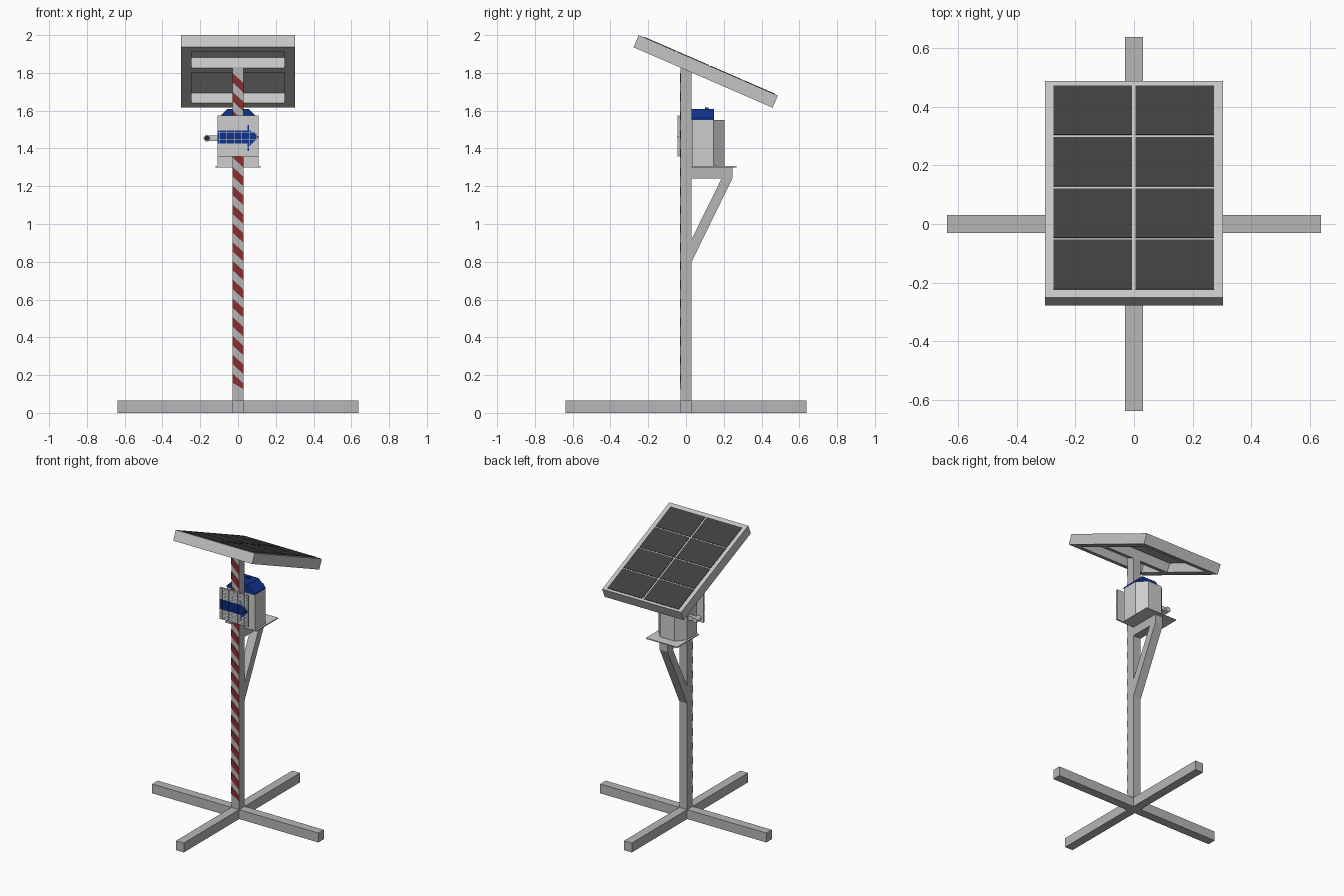
import bpy, bmesh, math
from mathutils import Matrix, Vector

if "Cube" in bpy.data.objects:
    bpy.data.objects.remove(bpy.data.objects["Cube"])


def material(name, rgb):
    m = bpy.data.materials.new(name)
    m.diffuse_color = (*rgb, 1)
    m.use_nodes = True
    m.node_tree.nodes["Principled BSDF"].inputs["Base Color"].default_value = m.diffuse_color
    return m


STEEL = material("galvanised grey", (0.47, 0.47, 0.47))
FRAME = material("aluminium grey", (0.56, 0.56, 0.56))
CASE = material("light grey", (0.61, 0.61, 0.61))
CELL = material("cell charcoal", (0.05, 0.05, 0.05))
BLUE = material("blue", (0.005, 0.032, 0.26))
RED = material("stripe red", (0.27, 0.025, 0.025))
BLACK = material("lens black", (0.02, 0.02, 0.02))


def finish(bm, name, mats):
    bmesh.ops.recalc_face_normals(bm, faces=bm.faces)
    me = bpy.data.meshes.new(name)
    bm.to_mesh(me)
    bm.free()
    for m in mats:
        me.materials.append(m)
    ob = bpy.data.objects.new(name, me)
    bpy.context.collection.objects.link(ob)
    return ob


def add_box(bm, lo, hi, mi=0):
    """Add an axis aligned box given its two corners."""
    lo, hi = Vector(lo), Vector(hi)
    mat = Matrix.Translation((lo + hi) / 2) @ Matrix.Diagonal((*(hi - lo), 1))
    vs = bmesh.ops.create_cube(bm, size=1, matrix=mat)["verts"]
    for f in {f for v in vs for f in v.link_faces}:
        f.material_index = mi


def add_prism(bm, pts, axis, a, b):
    """Extrude a 2D profile along an axis (0=x, 1=y, 2=z) from a to b."""
    def place(p, d):
        c = list(p)
        c.insert(axis, d)
        return c
    face = bm.faces.new([bm.verts.new(place(p, a)) for p in pts])
    r = bmesh.ops.extrude_face_region(bm, geom=[face])
    move = [0, 0, 0]
    move[axis] = b - a
    bmesh.ops.translate(bm, vec=move,
                        verts=[g for g in r["geom"] if isinstance(g, bmesh.types.BMVert)])


def boxes(name, mat, items, xf=None):
    bm = bmesh.new()
    for lo, hi in items:
        add_box(bm, lo, hi)
    if xf:
        bmesh.ops.transform(bm, matrix=xf, verts=bm.verts)
    return finish(bm, name, [mat])


def prism(name, mat, pts, axis, a, b):
    bm = bmesh.new()
    add_prism(bm, pts, axis, a, b)
    return finish(bm, name, [mat])


W = 0.03  # half width of the square tube

# Cross shaped foot
for i, side in enumerate(("right", "back", "left", "front")):
    boxes(f"foot_arm_{side}", STEEL, [((W, -W, 0), (0.637, W, 0.065))],
          Matrix.Rotation(i * math.pi / 2, 4, 'Z'))

# Post with a slanted top that meets the panel
prism("post", STEEL, [(-W, 0), (W, 0), (W, 1.804), (-W, 1.83)], 0, -W, W)

# Diagonal warning stripes on the front of the post
bm = bmesh.new()
for k in range(17):
    z = 0.105 + k * 0.0994
    pts = [(W, z), (W, z + 0.05), (-W, z + 0.105), (-W, z + 0.055)]
    add_prism(bm, [(x, min(max(h, 0.125), 1.82)) for x, h in pts], 1, -W - 0.003, -W)
finish(bm, "warning_stripes", [RED])

# Bracket: level arm and diagonal strut
prism("bracket_arm", STEEL, [(W, 1.24), (0.245, 1.24), (0.245, 1.30), (W, 1.30)], 0, -W, W)
prism("bracket_strut", STEEL, [(W, 0.80), (0.245, 1.24), (0.188, 1.24), (W, 0.92)], 0, -W, W)
boxes("bracket_plate", CASE, [((-0.12, W, 1.30), (0.12, 0.268, 1.307))])

# Equipment case with cut back corners, and its blue roof
prism("case", CASE, [(-0.108, 0.031), (0.108, 0.031), (0.108, 0.145), (0.055, 0.205),
                     (-0.055, 0.205), (-0.108, 0.145)], 2, 1.307, 1.55)
prism("case_roof", BLUE, [(-0.108, 1.55), (0.108, 1.55), (0.108, 1.56), (0.055, 1.61),
                          (-0.055, 1.61), (-0.108, 1.56)], 1, 0.028, 0.147)
boxes("roof_knob", BLUE, [((-0.012, 0.10, 1.61), (0.012, 0.12, 1.617))])

# Small sensor on the left of the case
boxes("sensor_arm", CASE, [((-0.155, 0.105, 1.44), (-0.105, 0.13, 1.468))])
for name, mat, r, y, d in (("sensor_body", CASE, 0.018, 0.115, 0.05),
                           ("sensor_lens", BLACK, 0.013, 0.088, 0.006)):
    bm = bmesh.new()
    bmesh.ops.create_cone(bm, cap_ends=True, segments=16, radius1=r, radius2=r, depth=d,
                          matrix=Matrix.Translation((-0.164, y, 1.454))
                          @ Matrix.Rotation(math.pi / 2, 4, 'X'))
    finish(bm, name, [mat])

# Sign: backing and a grid of small tiles; the arrow is coloured by a rule
boxes("sign_backing", CASE, [((-0.109, -0.04, 1.357), (0.109, -W - 0.0035, 1.575))])


def in_arrow(x, z):
    h = abs(z - 1.46)
    if x < 0.045:
        return h < 0.033
    return h < (0.07 if x < 0.058 else (0.108 - x) * 0.9)


bm = bmesh.new()
N = 22
p = 0.218 / N
for i in range(N):
    for j in range(N):
        x, z = -0.109 + (i + 0.5) * p, 1.357 + (j + 0.5) * p
        h = p * 0.47
        add_box(bm, (x - h, -0.045, z - h), (x + h, -0.04, z + h), int(in_arrow(x, z)))
finish(bm, "sign_tiles", [CASE, BLUE])

# Tilted solar panel, local y runs down the slope and local z is its normal
tilt = Matrix.Translation((0, -0.25, 2.0)) @ Matrix.Rotation(-math.radians(23.5), 4, 'X')
HX, L, T = 0.3025, 0.803, -0.07
boxes("panel_sheet", FRAME, [((-HX, 0, -0.01), (HX, L, 0))], tilt)
rails = [((s * HX - 0.0275 * (1 + s), 0, T), (s * HX + 0.0275 * (1 - s), L, -0.01)) for s in (-1, 1)]
rails += [((-HX + 0.055, a, T), (HX - 0.055, b, -0.01))
          for a, b in ((0, 0.06), (0.275, 0.335), (0.743, L))]
boxes("panel_frame", FRAME, rails, tilt)
boxes("solar_cells", CELL,
      [((x, 0.03 + r * 0.191, 0), (x + 0.268, 0.213 + r * 0.191, 0.003))
       for x in (-0.274, 0.005) for r in range(4)], tilt)
